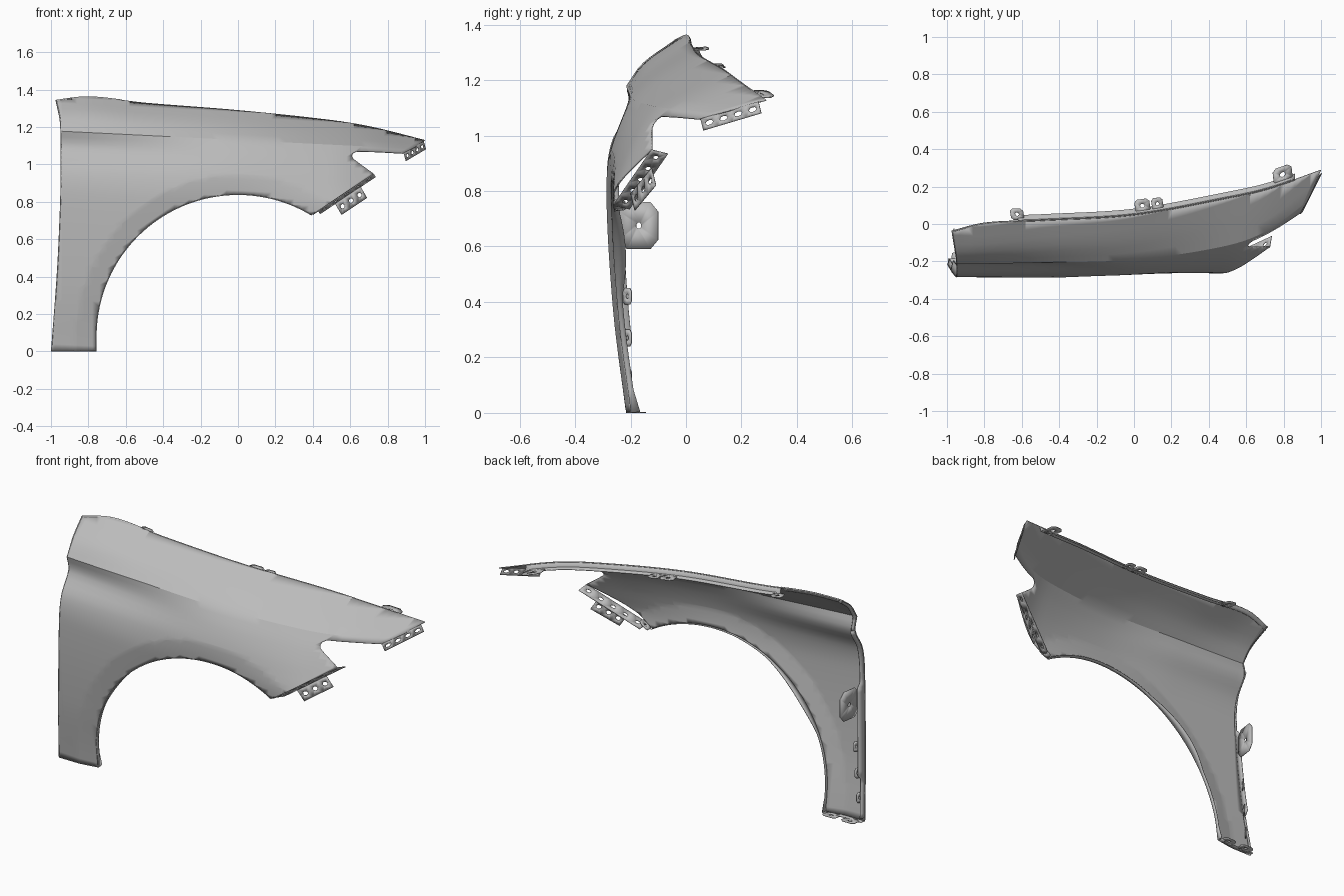
import bpy, bmesh
from math import sin, cos, radians, hypot
from mathutils import Vector

cube = bpy.data.objects.get("Cube")
if cube:
    bpy.data.objects.remove(cube, do_unlink=True)

steel = bpy.data.materials.new("primer_grey")
steel.use_nodes = True
GREY = (0.5, 0.5, 0.5, 1)
steel.diffuse_color = GREY
steel.node_tree.nodes["Principled BSDF"].inputs["Base Color"].default_value = GREY


def interp(xs, ys, x):
    """Smooth curve through the points (xs, ys)."""
    x = min(max(x, xs[0]), xs[-1])
    i = 0
    while i < len(xs) - 2 and x > xs[i + 1]:
        i += 1

    def slope(k):
        a, b = max(k - 1, 0), min(k + 1, len(xs) - 1)
        return (ys[b] - ys[a]) / (xs[b] - xs[a])
    h = xs[i + 1] - xs[i]
    t = (x - xs[i]) / h
    s = t * t * (3 - 2 * t)
    return (ys[i] * (1 - s) + ys[i + 1] * s
            + h * t * (1 - t) * ((1 - t) * slope(i) - t * slope(i + 1)))


# Body lines along the panel: height of the top edge, depth of each line
STATIONS = [-1, -.8, -.5, 0, .5, .72, 1]
TOP_Z = [1.34, 1.362, 1.33, 1.29, 1.237, 1.2, 1.13]
LOWER_D = [-1.18, -.8, -.35, -.2, -.08, 0]
LOWER_Y = [
    [-.215, -.215, -.215, -.22, -.22, -.2, -.2],
    [-.262, -.263, -.265, -.27, -.27, -.24, -.2],
    [-.284, -.285, -.287, -.288, -.268, -.225, -.14],
    [-.267, -.266, -.267, -.273, -.222, -.155, -.06],
    [-.2, -.204, -.213, -.232, -.165, -.09, .04],
    [-.215, -.213, -.206, -.19, -.115, -.03, .18]]
UPPER_Y = [LOWER_Y[-1],
           [-.155, -.14, -.12, -.085, .01, .075, .235],
           [-.045, .005, .02, .05, .14, .19, .288]]
REAR_Z = [0, .4, .7, .95, 1.19, 1.25, 1.34]
REAR_X = [-1, -.97, -.955, -.948, -.95, -.955, -.975]
ARCH_Z, ARCH_R, BAND_R = .08, .76, .865
TILT = .05


def crease_z(x):
    return 1.13 - TILT * x


def top_z(x):
    return interp(STATIONS, TOP_Z, x)


def rear_x(z):
    return interp(REAR_Z, REAR_X, z)


def skin(x, z):
    """Point on the outer surface at x, z."""
    d = z - crease_z(x)
    if d <= 0:
        y = interp(LOWER_D, [interp(STATIONS, r, x) for r in LOWER_Y], d)
    else:
        u = d / (top_z(x) - crease_z(x))
        y = interp([0, .5, 1], [interp(STATIONS, r, x) for r in UPPER_Y], u)
    r = hypot(x, max(z - ARCH_Z, 0))
    y += .018 * min(max((BAND_R - r) / (BAND_R - ARCH_R), 0), 1)
    return Vector((x, y, z))


def finish(name, bm, thick):
    me = bpy.data.meshes.new(name)
    bm.to_mesh(me)
    bm.free()
    ob = bpy.data.objects.new(name, me)
    bpy.context.collection.objects.link(ob)
    me.materials.append(steel)
    for o in bpy.context.selected_objects:
        o.select_set(False)
    ob.select_set(True)
    bpy.context.view_layer.objects.active = ob
    bpy.ops.object.shade_smooth_by_angle(angle=radians(25))
    mod = ob.modifiers.new("sheet", "SOLIDIFY")
    mod.thickness = thick
    mod.offset = -1
    return ob


def ribbon(name, path, *rails):
    """Folded strip: each rail gives an offset from every path point."""
    bm = bmesh.new()
    rows = [[bm.verts.new(p)] + [bm.verts.new(p + Vector(r(p))) for r in rails]
            for p in path]
    for a, b in zip(rows, rows[1:]):
        for k in range(len(rails)):
            bm.faces.new((a[k], b[k], b[k + 1], a[k + 1]))
    return finish(name, bm, .004)


def tab(name, a, b, drop, cells=1, hole=(.3, .3), chamfer=.2):
    """Plate hung from edge a-b along drop, a hole through each cell."""
    a, b, drop = Vector(a), Vector(b), Vector(drop)
    bm = bmesh.new()
    c = chamfer
    ring = [(c, 0), (1 - c, 0), (1, c), (1, 1 - c),
            (1 - c, 1), (c, 1), (0, 1 - c), (0, c)]
    if cells > 1:
        ring = [(0, 0), (.5, 0), (1, 0), (1, .5), (1, 1), (.5, 1), (0, 1), (0, .5)]
    angles = [225 + 45 * k - (22.5 if cells == 1 else 0) for k in range(8)]
    if cells == 1:
        angles = [g + 45 for g in angles]
    for i in range(cells):
        def at(u, v):
            return bm.verts.new(a.lerp(b, (i + u) / cells) + drop * v)
        outer = [at(u, v) for u, v in ring]
        inner = [at(.5 + hole[0] * .5 * cos(radians(g)),
                    .5 + hole[1] * .5 * sin(radians(g))) for g in angles]
        for k in range(8):
            j = (k + 1) % 8
            bm.faces.new((outer[k], outer[j], inner[j], inner[k]))
    bmesh.ops.remove_doubles(bm, verts=bm.verts, dist=1e-5)
    return finish(name, bm, .004)


def steps(a, b, n):
    return [a + (b - a) * i / n for i in range(n + 1)]


def arc(radius, end):
    return [(radius * cos(radians(g)), ARCH_Z + radius * sin(radians(g)))
            for g in steps(180, end, 60)]


# Outer panel and wheel arch band as flat outlines, sliced, then shaped in depth
inner_arc = [(-ARCH_R, 0)] + arc(ARCH_R, 58.7)
outer_arc = [(-BAND_R, 0)] + arc(BAND_R, 55.5)
notch = [(.725, .95), (.64, 1.012), (.617, 1.03), (.61, 1.045), (.615, 1.06),
         (.635, 1.07), (.75, 1.067), (.885, 1.06), (.95, 1.095), (1, 1.13)]
top_edge = [(x, top_z(x)) for x in steps(1, -.975, 70)][1:]
rear_edge = [(rear_x(z), z) for z in steps(1.34, 0, 40)][1:]
bm = bmesh.new()
for loop in (outer_arc + notch + top_edge + rear_edge, inner_arc + outer_arc[::-1]):
    bm.faces.new([bm.verts.new((x, 0, z)) for x, z in loop])
cuts = [((x, 0, 0), (1, 0, 0)) for x in steps(-.98, .98, 49)]
cuts += [((0, 0, 1.13 + d), (TILT, 0, 1)) for d in steps(-1.14, .24, 46)]
for co, no in cuts:
    bmesh.ops.bisect_plane(bm, geom=bm.verts[:] + bm.edges[:] + bm.faces[:],
                           dist=1e-5, plane_co=co, plane_no=no)
bmesh.ops.remove_doubles(bm, verts=bm.verts, dist=1e-4)
for v in bm.verts:
    v.co = skin(v.co.x, v.co.z)
bm.normal_update()
for f in bm.faces:
    if f.normal.y > 0:
        f.normal_flip()
finish("fender_panel", bm, .005)

# Top flange, folded down then inward, with mounting tabs
ribbon("top_flange", [skin(x, top_z(x)) for x in steps(-.62, .86, 40)],
       lambda p: (0, .006, -.03), lambda p: (0, .032, -.034))
ribbon("rear_top_hem", [skin(x, top_z(x)) for x in steps(-.97, -.62, 10)],
       lambda p: (0, -.012, -.025))
for x, w, out in ((-.62, .07, .06), (.05, .08, .07), (.13, .06, .065), (.8, .1, .085)):
    p, q = (skin(s, top_z(s)) + Vector((0, .006, -.032)) for s in (x - w / 2, x + w / 2))
    tab("top_mount_tab", p, q, (-.01, out, .004))

# Wheel arch lip with wider lobes
ribbon("arch_lip", [skin(x, z) for x, z in inner_arc],
       lambda p: (0, .02 + (.025 * max(0, cos(9 * p.z + 1)) if p.x < .1 else 0), .004))

# Rear edge flange and its large tab
ribbon("rear_flange", [skin(rear_x(z), z) for z in steps(.02, 1.1, 40)],
       lambda p: (.012, .055 if .25 < p.z < .76 else .03, 0))
ribbon("rear_upper_hem", [skin(rear_x(z), z) for z in steps(1.1, 1.34, 12)],
       lambda p: (.012, .02, -.006))
tab("rear_hinge_tab", (-.94, -.24, .59), (-.94, -.24, .76), (.02, .14, 0), 1, (.14, .14))
for z in (.13, .27, .42):
    tab("rear_clip", (rear_x(z) + .012, -.225, z - .03), (rear_x(z) + .012, -.225, z + .03),
        (.02, .03, 0))

# Bottom flange with two mounting tabs
ribbon("bottom_flange", [skin(x, .004) for x in steps(-.995, -.765, 6)],
       lambda p: (0, .03, 0))
for x in (-.98, -.86):
    tab("sill_tab", (x, -.2, .004), (x + .085, -.2, .004), (.01, .055, 0))

# Flange under the front lobe, with a hanging bracket
lobe = [skin(.4 + .325 * t, .733 + .217 * t) for t in steps(0, 1, 12)]
inward = Vector((.01, .06, -.015))
tab("lobe_flange", lobe[1], lobe[-1], inward, 5, (.35, .3))
tab("lobe_end_tab", lobe[0], lobe[2], (0, .045, 0))
tab("lobe_bracket", lobe[4] + inward, lobe[9] + inward, (.035, .015, -.06), 3, (.45, .35))

# Slotted plate under the nose
nose = [skin(.885, 1.06), skin(.99, 1.122)]
tab("nose_plate", nose[0], nose[1], (.012, .01, -.042), 4, (.55, .4))
